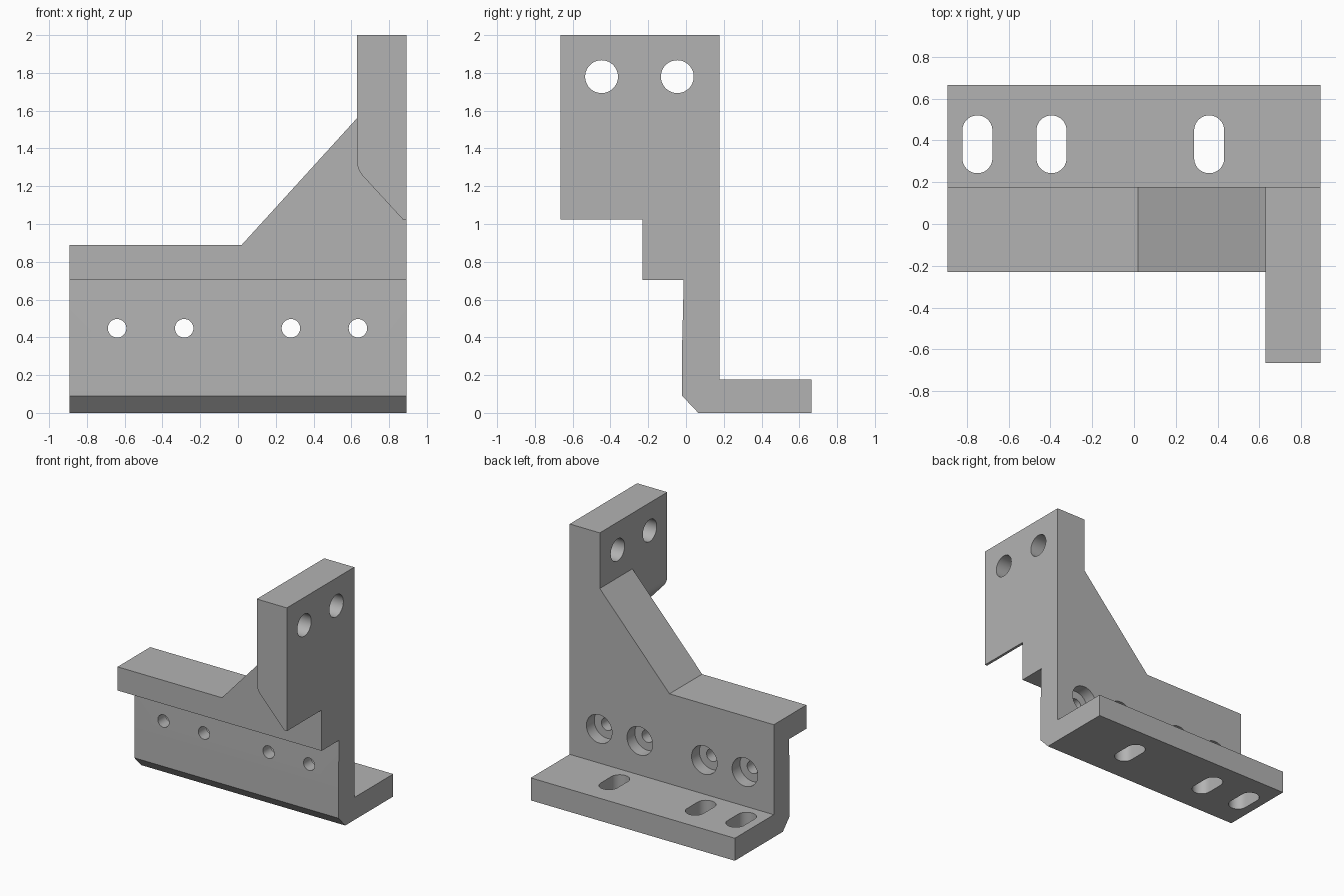
import bpy, bmesh, math
from mathutils import Vector

cube = bpy.data.objects.get("Cube")
if cube:
    bpy.data.objects.remove(cube, do_unlink=True)

steel = bpy.data.materials.new("plain grey")
steel.use_nodes = True
GREY = (0.45, 0.45, 0.45, 1)
steel.diffuse_color = GREY
steel.node_tree.nodes["Principled BSDF"].inputs["Base Color"].default_value = GREY


def extrude(name, outline, axis, start, end):
    """Extrude a closed 2D outline along x, y or z between two positions."""
    def place(p, d):
        a, b = p
        return {"x": (d, a, b), "y": (a, d, b), "z": (a, b, d)}[axis]
    bm = bmesh.new()
    face = bm.faces.new([bm.verts.new(place(p, start)) for p in outline])
    moved = bmesh.ops.extrude_face_region(bm, geom=[face])["geom"]
    shift = Vector(place((0, 0), end - start))
    bmesh.ops.translate(bm, vec=shift,
                        verts=[v for v in moved if isinstance(v, bmesh.types.BMVert)])
    bmesh.ops.recalc_face_normals(bm, faces=bm.faces)
    mesh = bpy.data.meshes.new(name)
    bm.to_mesh(mesh)
    bm.free()
    mesh.materials.append(steel)
    obj = bpy.data.objects.new(name, mesh)
    bpy.context.collection.objects.link(obj)
    return obj


def arc(cx, cy, r, a0, a1, steps):
    angles = [math.radians(a0 + (a1 - a0) * i / steps) for i in range(steps + 1)]
    return [(cx + r * math.cos(a), cy + r * math.sin(a)) for a in angles]


def circle(cx, cy, r):
    return arc(cx, cy, r, 0, 360, 48)[:-1]


def slot(cx, y0, y1, r):
    return arc(cx, y1 - r, r, 0, 180, 20) + arc(cx, y0 + r, r, 180, 360, 20)


def combine(target, tool, operation):
    mod = target.modifiers.new(operation.lower(), "BOOLEAN")
    mod.operation, mod.solver, mod.object = operation, "EXACT", tool
    bpy.context.view_layer.objects.active = target
    bpy.ops.object.modifier_apply(modifier=mod.name)
    bpy.data.objects.remove(tool, do_unlink=True)


W = 0.893          # half width
BACK = 0.178       # rear face of the wall
LEDGE = -0.23      # front face of the thick upper wall
ARM = 0.63         # inner face of the arm

# Foot and lower wall, with the chamfered front toe
bracket = extrude("bracket", [
    (0.065, 0), (0.665, 0), (0.665, 0.178), (BACK, 0.178), (BACK, 0.703),
    (-0.012, 0.703), (-0.02, 0.38), (-0.02, 0.09)], "x", -W, W)

# Thick upper wall with the sloping gusset and tall end
upper = extrude("upper_wall", [
    (-W, 0.703), (W, 0.703), (W, 2), (ARM, 2), (ARM, 1.56),
    (0.02, 0.89), (-W, 0.89)], "y", LEDGE, BACK)

# Forward arm with a rounded, sloping underside
arm = extrude("arm", [(W, 1.025), (0.872, 1.025)]
              + arc(ARM + 0.12, 1.335, 0.12, 222, 180, 10)
              + [(ARM, 2), (W, 2)], "y", -0.665, LEDGE)

for part in (upper, arm):
    combine(bracket, part, "UNION")

# Counterbored bolt holes through the wall
for x in (-0.64, -0.285, 0.28, 0.635):
    combine(bracket, extrude("bolt_hole", circle(x, 0.448, 0.049), "y", -0.1, 0.3), "DIFFERENCE")
    combine(bracket, extrude("counterbore", circle(x, 0.448, 0.112), "y", 0.08, 0.3), "DIFFERENCE")

# Slots through the foot
for x in (-0.75, -0.395, 0.36):
    combine(bracket, extrude("foot_slot", slot(x, 0.243, 0.52, 0.072), "z", -0.1, 0.3), "DIFFERENCE")

# Cross holes through the arm
for y in (-0.447, -0.046):
    combine(bracket, extrude("arm_hole", circle(y, 1.78, 0.087), "x", 0.5, 1), "DIFFERENCE")

# Clean flat faces and smooth only the bores and the rounded corner
bm = bmesh.new()
bm.from_mesh(bracket.data)
bmesh.ops.remove_doubles(bm, verts=bm.verts, dist=0.0001)
bmesh.ops.dissolve_limit(bm, angle_limit=math.radians(0.5), verts=bm.verts, edges=bm.edges)
bm.to_mesh(bracket.data)
bm.free()
bpy.ops.object.select_all(action="DESELECT")
bracket.select_set(True)
bpy.context.view_layer.objects.active = bracket
bpy.ops.object.shade_smooth_by_angle(angle=math.radians(25))
